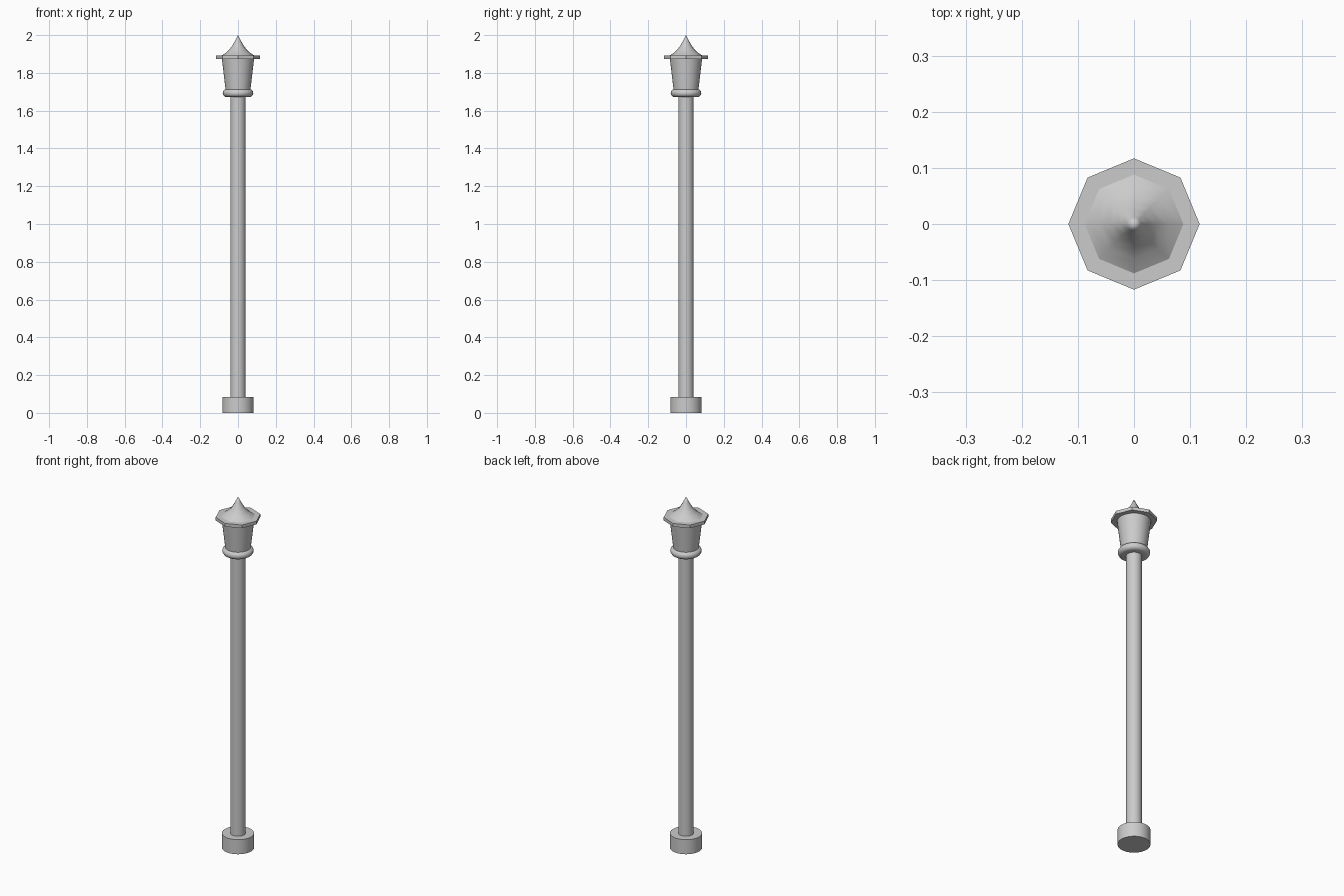
import bpy, bmesh, math

if "Cube" in bpy.data.objects:
    bpy.data.objects.remove(bpy.data.objects["Cube"])


def lathe(name, profile, sides):
    """Revolve an (r, z) profile around z; ends on the axis or get capped."""
    bm = bmesh.new()
    rings = []
    for r, z in profile:
        if r == 0:
            rings.append([bm.verts.new((0, 0, z))])
        else:
            rings.append([bm.verts.new((r * math.cos(2 * math.pi * i / sides),
                                        r * math.sin(2 * math.pi * i / sides), z))
                          for i in range(sides)])
    for low, high in zip(rings, rings[1:]):
        for i in range(sides):
            j = (i + 1) % sides
            if len(high) == 1:
                bm.faces.new((low[i], low[j], high[0]))
            else:
                bm.faces.new((low[i], low[j], high[j], high[i]))
    bm.faces.new(rings[0][::-1])
    if len(rings[-1]) > 1:
        bm.faces.new(rings[-1])
    mesh = bpy.data.meshes.new(name)
    bm.to_mesh(mesh)
    bm.free()
    ob = bpy.data.objects.new(name, mesh)
    bpy.context.collection.objects.link(ob)
    bpy.ops.object.select_all(action='DESELECT')
    ob.select_set(True)
    bpy.context.view_layer.objects.active = ob
    return ob


def smooth(angle):
    bpy.ops.object.shade_smooth_by_angle(angle=math.radians(angle))


# Base and post
lathe("base", [(0.083, 0), (0.083, 0.083)], 32)
smooth(30)
lathe("post", [(0.04, 0.083), (0.04, 1.675)], 32)
smooth(30)

# Rounded collar under the lantern
cz, half = 1.693, 0.021
collar = [(0.06 + 0.021 * math.cos(a), cz + half * math.sin(a))
          for a in (math.radians(-90 + 22.5 * k) for k in range(9))]
lathe("collar", collar, 32)
smooth(30)

# Tapered lantern body
lathe("lantern_body", [(0.066, 1.712), (0.085, 1.873)], 32)
smooth(30)

# Octagonal eave plate, flat faced
lathe("eave_plate", [(0.117, 1.873), (0.117, 1.891)], 8)

# Concave octagonal roof, smooth shaded
lathe("roof", [(0.088, 1.891), (0.062, 1.908), (0.042, 1.928),
               (0.026, 1.951), (0.013, 1.975), (0, 2.0)], 8)
smooth(50)
